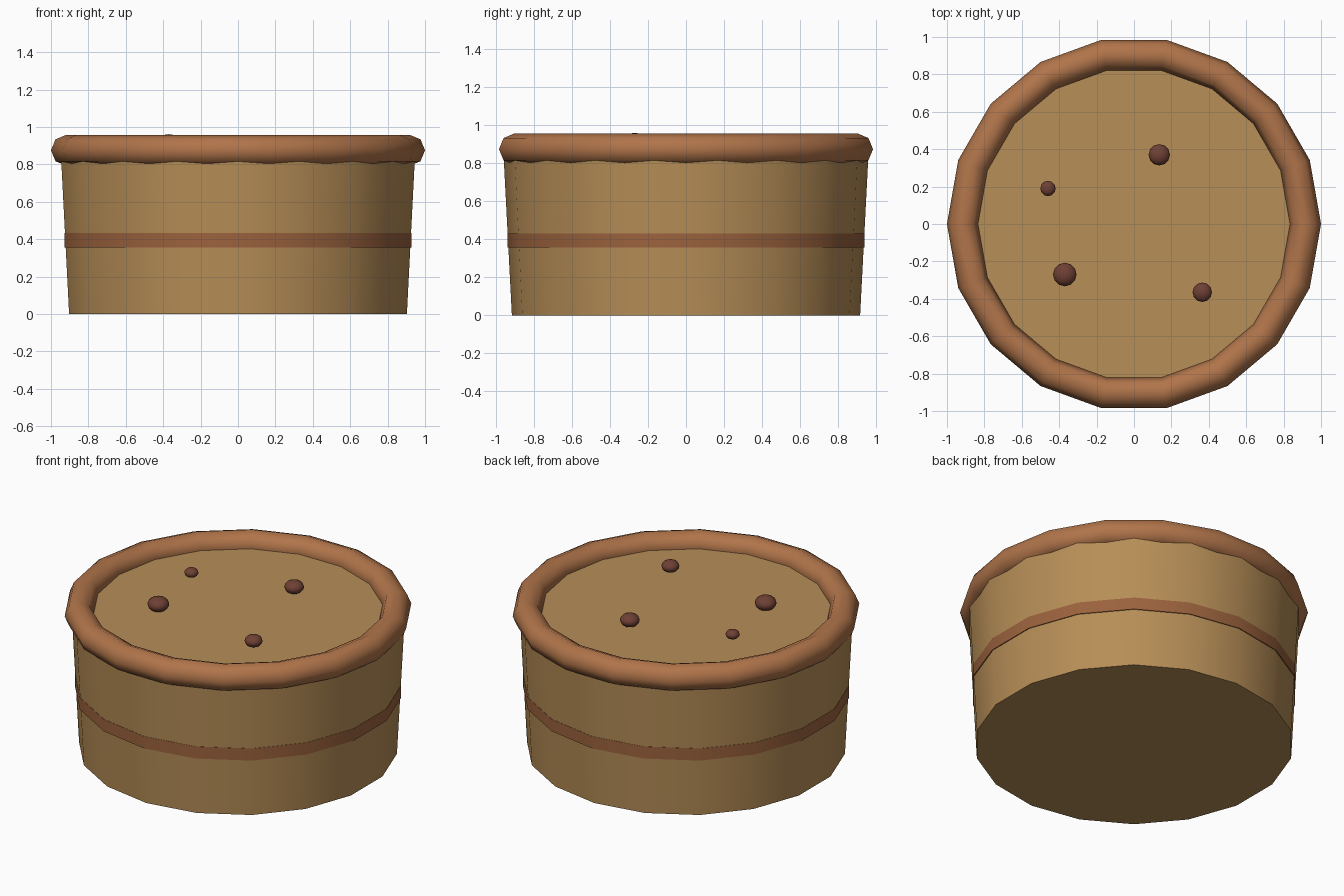
import bpy
import math

if "Cube" in bpy.data.objects:
    bpy.data.objects.remove(bpy.data.objects["Cube"])


def material(name, hex_code):
    """Flat colour from an sRGB hex code, stored as linear values."""
    rgb = [int(hex_code[i:i + 2], 16) / 255 for i in (0, 2, 4)]
    lin = [c / 12.92 if c <= 0.04045 else ((c + 0.055) / 1.055) ** 2.4 for c in rgb]
    mat = bpy.data.materials.new(name)
    mat.diffuse_color = (*lin, 1.0)
    mat.use_nodes = True
    mat.node_tree.nodes["Principled BSDF"].inputs["Base Color"].default_value = mat.diffuse_color
    return mat


tan = material("tan crust", "B78E57")
rim_brown = material("rim brown", "B0744A")
band_brown = material("band brown", "9B623D")
dark_brown = material("dark brown", "6E4034")


def finish(name, mat, angle):
    obj = bpy.context.object
    obj.name = name
    obj.data.materials.append(mat)
    bpy.ops.object.shade_smooth_by_angle(angle=math.radians(angle))
    return obj


SIDES = 18
TOP = 0.875

# Tapered body, wider at the top
bpy.ops.mesh.primitive_cone_add(vertices=SIDES, radius1=0.917, radius2=0.9625,
                                depth=TOP, location=(0, 0, TOP / 2))
finish("body", tan, 30)

# Straight band round the middle, standing slightly proud of the body
bpy.ops.mesh.primitive_cylinder_add(vertices=SIDES, radius=0.941, depth=0.076,
                                    location=(0, 0, 0.394))
finish("band", band_brown, 30)

# Rolled rim
bpy.ops.mesh.primitive_torus_add(major_segments=SIDES, minor_segments=8,
                                 major_radius=0.917, minor_radius=0.083,
                                 location=(0, 0, TOP))
finish("rim", rim_brown, 60)

# Flattened chips resting on the top
chips = [(-0.37, -0.27, 0.063), (0.135, 0.37, 0.057),
         (0.365, -0.365, 0.052), (-0.46, 0.19, 0.041)]
for i, (x, y, r) in enumerate(chips, 1):
    bpy.ops.mesh.primitive_uv_sphere_add(segments=12, ring_count=8, radius=r,
                                         location=(x, y, TOP + 0.042))
    bpy.context.object.scale.z = 0.7
    finish(f"chip_{i}", dark_brown, 60)
